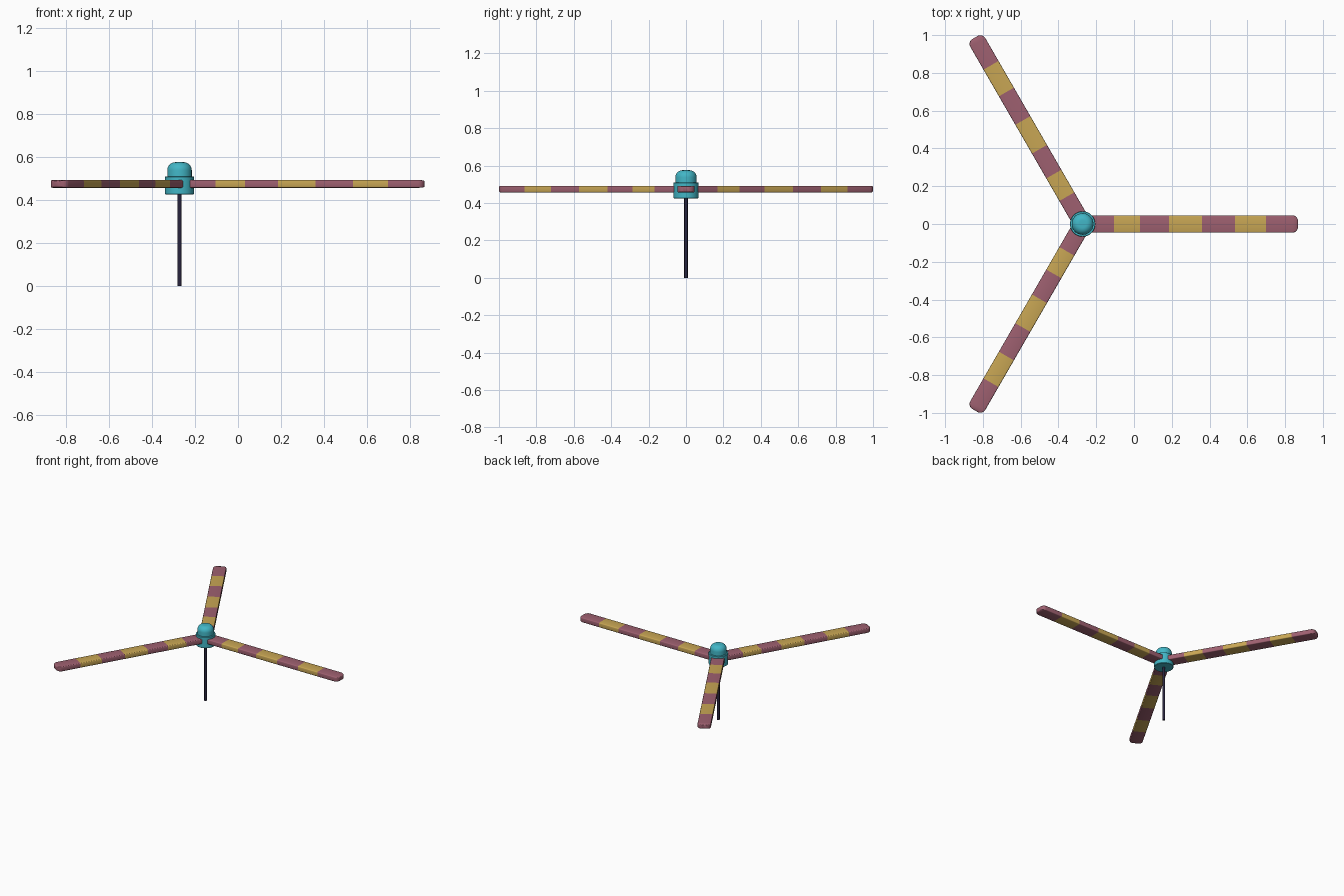
import bpy, bmesh, math

if "Cube" in bpy.data.objects:
    bpy.data.objects.remove(bpy.data.objects["Cube"])

HUB_X = -0.272
BLADE_Z = 0.474


def material(name, rgb):
    m = bpy.data.materials.new(name)
    lin = [(c / 255 / 12.92) if c < 10 else ((c / 255 + 0.055) / 1.055) ** 2.4 for c in rgb]
    m.diffuse_color = (*lin, 1)
    m.use_nodes = True
    m.node_tree.nodes["Principled BSDF"].inputs["Base Color"].default_value = m.diffuse_color
    return m


red = material("dusty_red", (158, 96, 112))
yellow = material("mustard", (200, 166, 84))
teal = material("teal", (66, 182, 198))
dark = material("dark_navy", (40, 36, 62))


def add_object(name, bm, mats, location, angle=0):
    bmesh.ops.recalc_face_normals(bm, faces=bm.faces)
    mesh = bpy.data.meshes.new(name)
    bm.to_mesh(mesh)
    bm.free()
    for m in mats:
        mesh.materials.append(m)
    ob = bpy.data.objects.new(name, mesh)
    bpy.context.collection.objects.link(ob)
    ob.location = location
    ob.rotation_euler.z = angle
    bpy.ops.object.select_all(action='DESELECT')
    ob.select_set(True)
    bpy.context.view_layer.objects.active = ob
    bpy.ops.object.shade_smooth_by_angle(angle=math.radians(35))
    return ob


def loft(rings, mat_of=lambda i: 0):
    """Skin a list of closed rings and cap both ends."""
    bm = bmesh.new()
    loops = [[bm.verts.new(p) for p in ring] for ring in rings]
    n = len(loops[0])
    for i in range(len(loops) - 1):
        for k in range(n):
            j = (k + 1) % n
            f = bm.faces.new((loops[i][k], loops[i][j], loops[i + 1][j], loops[i + 1][k]))
            f.material_index = mat_of(i)
    bm.faces.new(loops[0])
    bm.faces.new(loops[-1])
    return bm


def turned(name, profile, mat, sides=48):
    rings = [[(r * math.cos(2 * math.pi * k / sides), r * math.sin(2 * math.pi * k / sides), z)
              for k in range(sides)] for r, z in profile]
    return add_object(name, loft(rings), [mat], (HUB_X, 0, 0))


# Pole, hub drum and rounded cap
turned("pole", [(0.0095, 0), (0.0095, 0.45)], dark, 24)
turned("hub", [(0.065, 0.425), (0.067, 0.427), (0.067, 0.507), (0.065, 0.509)], teal)
arc = [math.radians(a) for a in range(0, 91, 10)]
turned("hub_cap", [(0.057, 0.49)] + [(0.019 + 0.038 * math.cos(a), 0.537 + 0.038 * math.sin(a))
                                     for a in arc], teal)


# Striped blades with rounded tips
def section(x, half_w, half_t, r=0.006):
    pts = []
    for q, (sy, sz) in enumerate([(1, 1), (-1, 1), (-1, -1), (1, -1)]):
        for s in range(4):
            a = math.radians(90 * q + 30 * s)
            pts.append((x, sy * (half_w - r) + r * math.cos(a), sz * (half_t - r) + r * math.sin(a)))
    return pts


W, T, TIP, R = 0.046, 0.018, 1.14, 0.03
stripes = [0.02, 0.167, 0.305, 0.457, 0.633, 0.807, 0.97]
stations = [(x, W, T) for x in stripes]
for step in range(7):
    a = math.radians(15 * step)
    stations.append((TIP - R + R * math.sin(a), W - R + R * math.cos(a),
                     T - 0.005 + 0.005 * math.cos(a)))

for i in range(3):
    bm = loft([section(*s) for s in stations], lambda k: k % 2 if k < 6 else 0)
    add_object(f"blade_{i + 1}", bm, [red, yellow], (HUB_X, 0, BLADE_Z), i * 2 * math.pi / 3)
